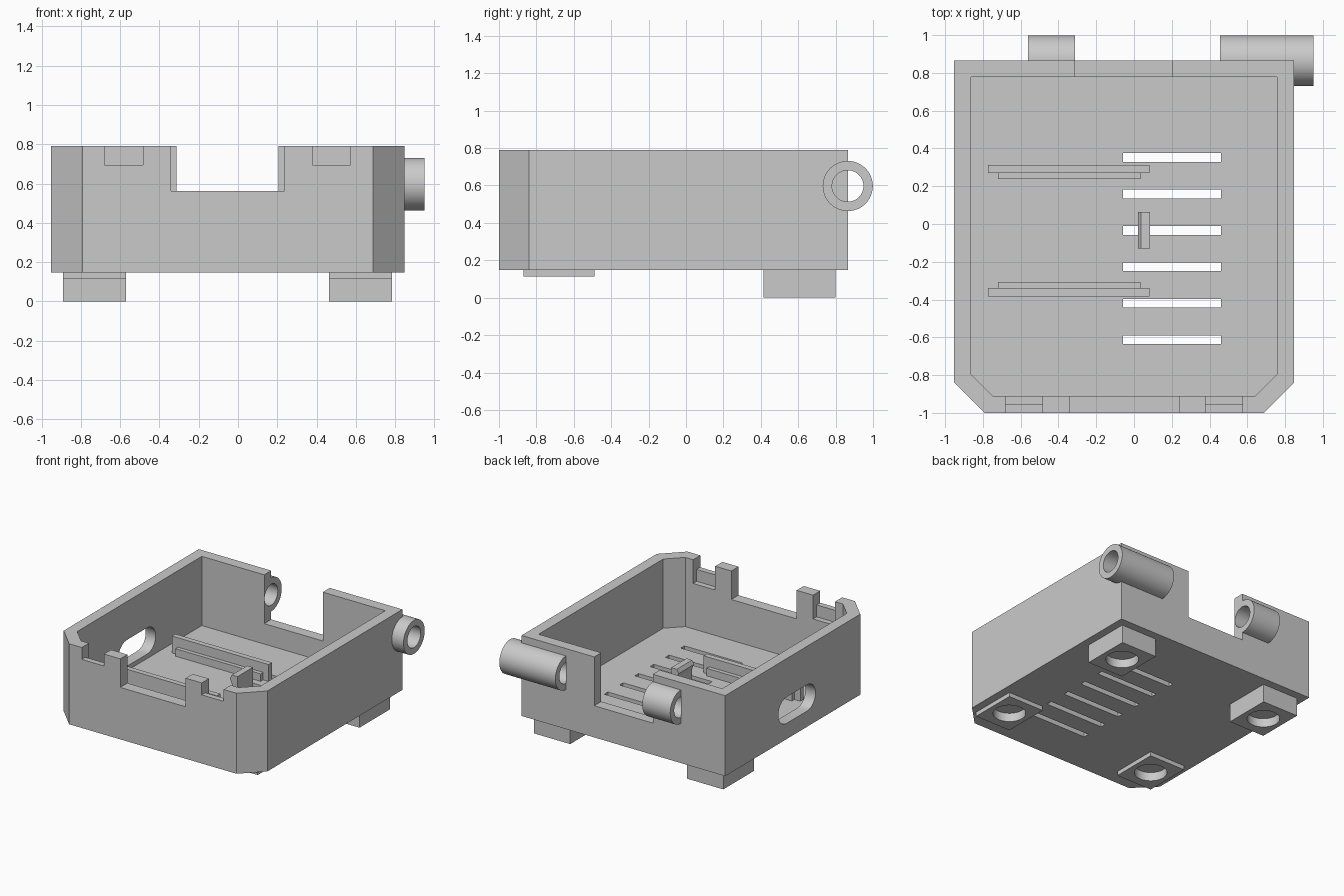
import bpy, bmesh, math
from mathutils import Matrix, Vector

old = bpy.data.objects.get("Cube")
if old:
    bpy.data.objects.remove(old, do_unlink=True)

grey = bpy.data.materials.new("plain grey")
grey.use_nodes = True
COLOUR = (0.59, 0.59, 0.59, 1)
grey.diffuse_color = COLOUR
grey.node_tree.nodes["Principled BSDF"].inputs["Base Color"].default_value = COLOUR


def finish(name, bm):
    bmesh.ops.recalc_face_normals(bm, faces=bm.faces)
    mesh = bpy.data.meshes.new(name)
    bm.to_mesh(mesh)
    bm.free()
    mesh.materials.append(grey)
    ob = bpy.data.objects.new(name, mesh)
    bpy.context.collection.objects.link(ob)
    return ob


def box(name, x, y, z):
    bm = bmesh.new()
    size = Vector((x[1] - x[0], y[1] - y[0], z[1] - z[0]))
    mid = Vector((sum(x), sum(y), sum(z))) / 2
    bmesh.ops.create_cube(bm, size=1, matrix=Matrix.Translation(mid) @ Matrix.Diagonal(size).to_4x4())
    return finish(name, bm)


def extrude(name, points, direction):
    bm = bmesh.new()
    face = bm.faces.new([bm.verts.new(p) for p in points])
    ext = bmesh.ops.extrude_face_region(bm, geom=[face], use_keep_orig=True)
    moved = [g for g in ext["geom"] if isinstance(g, bmesh.types.BMVert)]
    bmesh.ops.translate(bm, verts=moved, vec=direction)
    return finish(name, bm)


def cylinder(name, radius, start, end):
    axis = Vector(end) - Vector(start)
    mat = Matrix.Translation((Vector(start) + Vector(end)) / 2) @ axis.to_track_quat('Z', 'Y').to_matrix().to_4x4()
    bm = bmesh.new()
    bmesh.ops.create_cone(bm, cap_ends=True, segments=48, radius1=radius, radius2=radius,
                          depth=axis.length, matrix=mat)
    return finish(name, bm)


def activate(ob):
    bpy.ops.object.select_all(action='DESELECT')
    ob.select_set(True)
    bpy.context.view_layer.objects.active = ob


def cut(target, *cutters, keep=False):
    for cutter in cutters:
        activate(target)
        mod = target.modifiers.new("cut", 'BOOLEAN')
        mod.operation = 'DIFFERENCE'
        mod.solver = 'EXACT'
        mod.object = cutter
        bpy.ops.object.modifier_apply(modifier=mod.name)
        if not keep:
            bpy.data.objects.remove(cutter, do_unlink=True)


def smooth(ob):
    activate(ob)
    bpy.ops.object.shade_smooth_by_angle(angle=math.radians(30))


def outline(x0, x1, y0, y1, chamfer, z):
    return [(x0, y1, z), (x0, y0 + chamfer, z), (x0 + chamfer, y0, z),
            (x1 - chamfer, y0, z), (x1, y0 + chamfer, z), (x1, y1, z)]


# Open tray with chamfered front corners
BOTTOM, FLOOR, TOP = 0.147, 0.237, 0.79
WALL_BACK, CAVITY_BACK = 0.865, 0.777
tray = extrude("tray", outline(-0.952, 0.847, -1, WALL_BACK, 0.16, BOTTOM), (0, 0, TOP - BOTTOM))
cut(tray, extrude("cavity", outline(-0.864, 0.758, -0.91, CAVITY_BACK, 0.115, FLOOR), (0, 0, 1)))

# Wide openings in the front and back walls
cut(tray, box("front_opening", (-0.34, 0.237), (-1.1, -0.85), (0.562, 1)),
    box("back_opening", (-0.312, 0.205), (0.7, 1), (0.4, 1)))

# Stepped latch notches on the front wall
for x in (-0.68, 0.379):
    cut(tray, box("latch_notch", (x, x + 0.195), (-1.1, -0.85), (0.695, 1)),
        box("latch_pocket", (x, x + 0.195), (-0.955, -0.85), (0.6, 1)))

# Ventilation slots in the floor
for i in range(6):
    y = 0.352 - i * 0.193
    cut(tray, box("vent_slot", (-0.057, 0.46), (y - 0.023, y + 0.023), (0, 0.4)))

# Rounded cable hole in the right wall
port = []
for side in (1, -1):
    for i in range(13):
        a = math.radians(-90 + 15 * i)
        port.append((-1.1, -0.04 + side * (0.13 + 0.105 * math.cos(a)), 0.378 + side * 0.105 * math.sin(a)))
cut(tray, extrude("cable_hole", port, (0.3, 0, 0)))

# Feet with round recesses, short in front and tall behind
DEPTH = 0.07
for end, y, z in (("front", (-0.87, -0.49), 0.113), ("back", (0.415, 0.8), 0)):
    for side, x in (("right", (-0.89, -0.57)), ("left", (0.463, 0.783))):
        foot = box(f"{end}_{side}_foot", x, y, (z, BOTTOM))
        cx, cy = sum(x) / 2, sum(y) / 2
        recess = cylinder("recess", 0.12, (cx, cy, z - 0.05), (cx, cy, z + DEPTH))
        cut(foot, recess, keep=True)
        if z + DEPTH > BOTTOM:
            cut(tray, recess, keep=True)
        bpy.data.objects.remove(recess, do_unlink=True)
        smooth(foot)

# Hinge barrels on the back wall, bored through and trimmed flush with the cavity
HINGE_Z = 0.597
for name, x0, x1, bore_end in (("short_hinge_barrel", -0.56, -0.313, -0.2),
                               ("long_hinge_barrel", 0.455, 0.95, 1.05)):
    barrel = cylinder(name, 0.134, (x0, WALL_BACK, HINGE_Z), (x1, WALL_BACK, HINGE_Z))
    cut(barrel, cylinder("bore", 0.084, (x0 - 0.1, WALL_BACK, HINGE_Z), (bore_end, WALL_BACK, HINGE_Z)),
        box("trim", (-0.9, 0.8), (0.5, CAVITY_BACK + 0.002), (0.3, 0.9)))
    cut(tray, cylinder("wall_bore", 0.084, (x0, WALL_BACK, HINGE_Z), (bore_end, WALL_BACK, HINGE_Z)))
    smooth(barrel)
smooth(tray)

# Board rails with a lower ledge on the inner side, mirrored about the slots
MIDDLE = -0.035
for side, s in (("back", 1), ("front", -1)):
    def span(a, b):
        return sorted((MIDDLE + s * a, MIDDLE + s * b))
    box(f"{side}_rail", (-0.772, 0.082), span(0.305, 0.348), (FLOOR, 0.372))
    box(f"{side}_rail_ledge", (-0.72, 0.034), span(0.273, 0.305), (FLOOR, 0.297))

# Board clip with a small sloped lip
clip = [(0.086, FLOOR), (0.086, 0.43), (0.037, 0.43), (0.02, 0.4), (0.037, 0.36), (0.037, FLOOR)]
extrude("board_clip", [(x, -0.13, z) for x, z in clip], (0, 0.194, 0))
